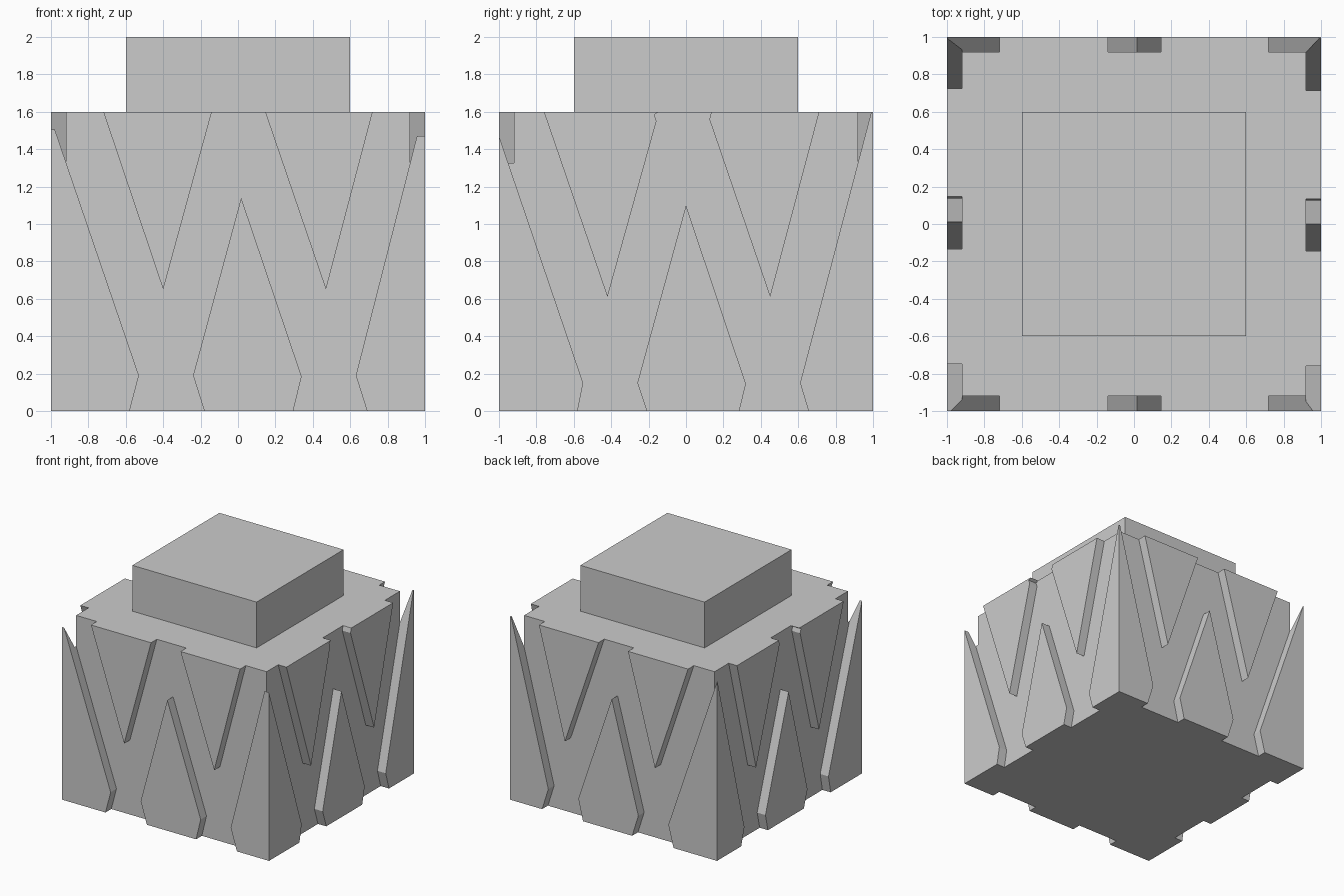
import bpy, bmesh
from mathutils import Vector

HALF, BODY_TOP, DEPTH = 1.0, 1.6, 0.08

if "Cube" in bpy.data.objects:
    bpy.data.objects.remove(bpy.data.objects["Cube"], do_unlink=True)

grey = bpy.data.materials.new("light_grey")
grey.use_nodes = True
grey.diffuse_color = (0.6, 0.6, 0.6, 1)
grey.node_tree.nodes["Principled BSDF"].inputs["Base Color"].default_value = (0.6, 0.6, 0.6, 1)


def make_object(name, bm):
    bmesh.ops.recalc_face_normals(bm, faces=bm.faces)
    mesh = bpy.data.meshes.new(name)
    bm.to_mesh(mesh)
    bm.free()
    mesh.materials.append(grey)
    obj = bpy.data.objects.new(name, mesh)
    bpy.context.scene.collection.objects.link(obj)
    return obj


def block(name, half, z0, z1):
    bm = bmesh.new()
    bmesh.ops.create_cube(bm, size=1)
    bmesh.ops.scale(bm, verts=bm.verts, vec=(2 * half, 2 * half, z1 - z0))
    bmesh.ops.translate(bm, verts=bm.verts, vec=(0, 0, (z0 + z1) / 2))
    return make_object(name, bm)


def open_ends(profile):
    """Push the groove openings past the top and bottom of the block."""
    result = []
    for p, q in zip(profile, profile[1:] + profile[:1]):
        result.append(p)
        if p[1] == q[1] and p[1] in (0, BODY_TOP):
            z = -0.1 if p[1] == 0 else BODY_TOP + 0.1
            result += [(p[0], z), (q[0], z)]
    return result


def groove_cutter(name, profile, axis, sign, shift=0):
    """Prism of the zigzag groove, reaching DEPTH into one side."""
    bm = bmesh.new()

    def place(u, d, z):
        return Vector((u + shift, d, z)) if axis == "y" else Vector((d, u + shift, z))

    inner = sign * (HALF - DEPTH)
    face = bm.faces.new([bm.verts.new(place(u, inner, z)) for u, z in open_ends(profile)])
    ext = bmesh.ops.extrude_face_region(bm, geom=[face])
    moved = [g for g in ext["geom"] if isinstance(g, bmesh.types.BMVert)]
    bmesh.ops.translate(bm, verts=moved, vec=place(-shift, sign * 0.2, 0))
    obj = make_object(name, bm)
    obj.hide_render = True
    return obj


# Zigzag groove outlines (across, up)
front_groove = [
    (-0.58, 0), (-0.53, 0.19), (-1.012, 1.6), (-0.72, 1.6), (-0.4, 0.65),
    (-0.14, 1.6), (0.145, 1.6), (0.47, 0.65), (0.72, 1.6), (0.99, 1.6),
    (0.63, 0.19), (0.69, 0), (0.295, 0), (0.34, 0.185), (0.017, 1.14),
    (-0.24, 0.19), (-0.18, 0)]
side_groove = [
    (-0.58, 0), (-0.55, 0.15), (-1.044, 1.6), (-0.76, 1.6), (-0.42, 0.61),
    (-0.158, 1.55), (-0.17, 1.585), (-0.145, 1.6), (0.135, 1.6), (0.125, 1.56),
    (0.45, 0.61), (0.713, 1.6), (0.991, 1.6), (0.61, 0.15), (0.655, 0),
    (0.285, 0), (0.32, 0.145), (0, 1.1), (-0.26, 0.15), (-0.21, 0)]

# Main block with a groove carved in each side
body = block("body", HALF, 0, BODY_TOP)
cutters = [
    groove_cutter("front_cutter", front_groove, "y", -1),
    groove_cutter("back_cutter", front_groove, "y", 1),
    groove_cutter("left_cutter", side_groove, "x", 1),
    groove_cutter("right_cutter", side_groove, "x", -1, 0.012)]
bpy.context.view_layer.objects.active = body
for cutter in cutters:
    mod = body.modifiers.new("groove", "BOOLEAN")
    mod.operation = "DIFFERENCE"
    mod.solver = "EXACT"
    mod.object = cutter
    bpy.ops.object.modifier_apply(modifier=mod.name)
    bpy.data.objects.remove(cutter, do_unlink=True)

# Raised cap on top
block("top_cap", 0.6, BODY_TOP, 2.0)
